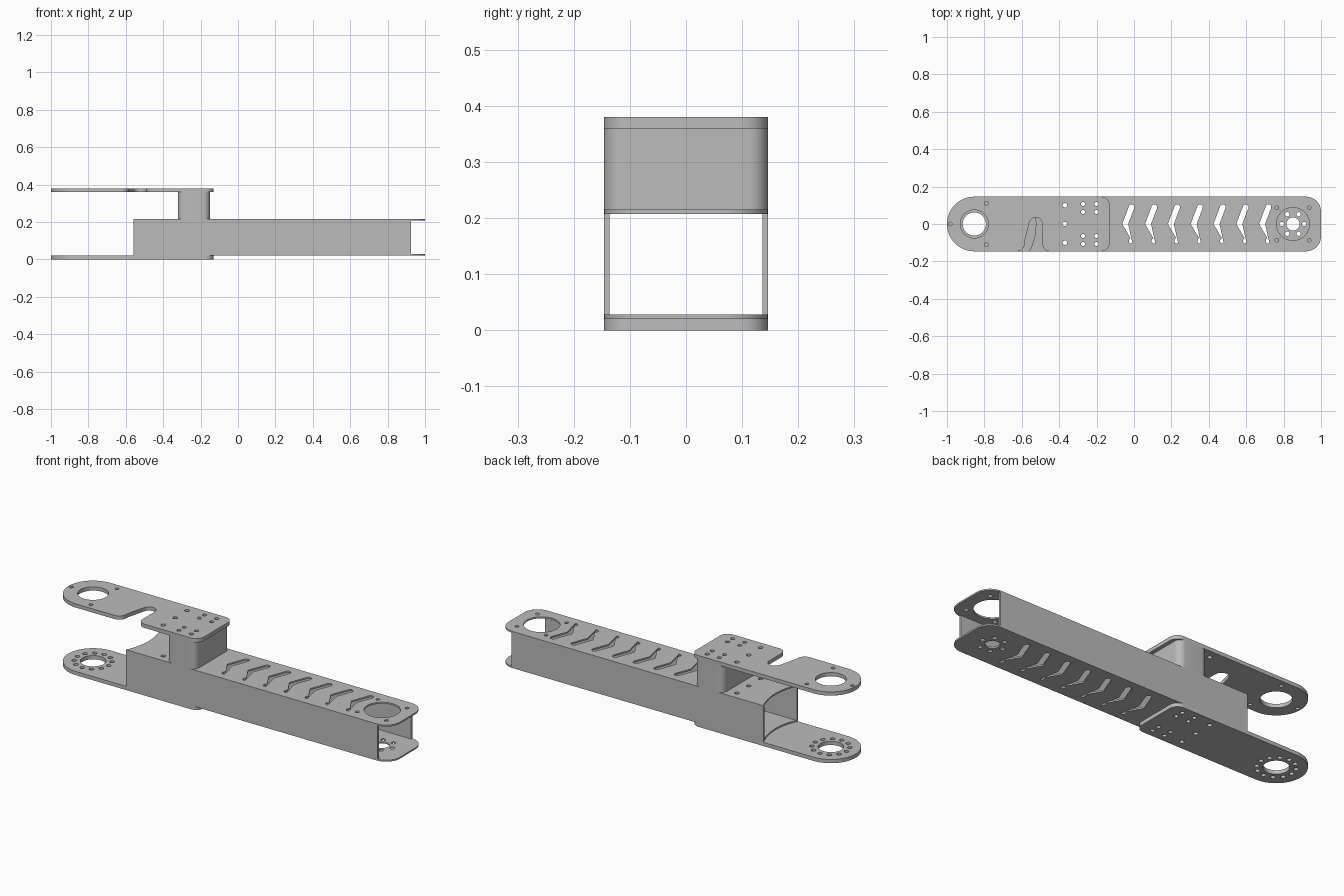
import bpy, bmesh, math
from math import cos, sin, radians

if "Cube" in bpy.data.objects:
    bpy.data.objects.remove(bpy.data.objects["Cube"])

metal = bpy.data.materials.new("grey metal")
metal.diffuse_color = (0.5, 0.5, 0.5, 1)
metal.use_nodes = True
metal.node_tree.nodes["Principled BSDF"].inputs["Base Color"].default_value = metal.diffuse_color

W = 0.146          # half width of the arm
AX, BX = -0.854, 0.85   # joint centres


def arc(cx, cy, r, a0, a1, n=10):
    return [(cx + r * cos(radians(a0 + (a1 - a0) * i / n)),
             cy + r * sin(radians(a0 + (a1 - a0) * i / n))) for i in range(n + 1)]


def circle(cx, cy, r, n=20):
    return arc(cx, cy, r, 0, 360, n)[:-1]


def ring(cx, cy, radius, r, angles):
    return [circle(cx + radius * cos(radians(a)), cy + radius * sin(radians(a)), r, 14)
            for a in angles]


def finish(ob):
    bm = bmesh.new()
    bm.from_mesh(ob.data)
    bmesh.ops.remove_doubles(bm, verts=bm.verts, dist=1e-5)
    bmesh.ops.recalc_face_normals(bm, faces=bm.faces)
    bm.to_mesh(ob.data)
    bm.free()
    ob.data.materials.clear()
    ob.data.materials.append(metal)
    bpy.ops.object.select_all(action='DESELECT')
    ob.select_set(True)
    bpy.context.view_layer.objects.active = ob
    bpy.ops.object.shade_smooth_by_angle(angle=radians(30))


def sheet(name, outline, holes, z0, z1):
    """Flat profile with holes, extruded from z0 to z1."""
    cu = bpy.data.curves.new(name, 'CURVE')
    cu.dimensions = '2D'
    cu.fill_mode = 'BOTH'
    cu.extrude = (z1 - z0) / 2
    for loop in [outline] + holes:
        sp = cu.splines.new('POLY')
        sp.points.add(len(loop) - 1)
        for p, (x, y) in zip(sp.points, loop):
            p.co = (x, y, 0, 1)
        sp.use_cyclic_u = True
    ob = bpy.data.objects.new(name, cu)
    bpy.context.collection.objects.link(ob)
    bpy.ops.object.select_all(action='DESELECT')
    ob.select_set(True)
    bpy.context.view_layer.objects.active = ob
    bpy.ops.object.convert(target='MESH')
    ob = bpy.context.view_layer.objects.active
    for v in ob.data.vertices:
        v.co.z += (z0 + z1) / 2
    finish(ob)
    return ob


def box(name, x0, x1, y0, y1, z0, z1):
    bm = bmesh.new()
    bmesh.ops.create_cube(bm, size=1)
    for v in bm.verts:
        v.co = ((x0 + x1) / 2 + v.co.x * (x1 - x0),
                (y0 + y1) / 2 + v.co.y * (y1 - y0),
                (z0 + z1) / 2 + v.co.z * (z1 - z0))
    me = bpy.data.meshes.new(name)
    bm.to_mesh(me)
    bm.free()
    ob = bpy.data.objects.new(name, me)
    bpy.context.collection.objects.link(ob)
    finish(ob)


def chevron(x):
    """V-shaped slot with rounded ends, pointing to -x."""
    r, ex, ey = 0.015, x + 0.034, 0.09
    t = math.degrees(math.atan2(ey, ex - x))
    k = r / sin(radians(t))
    return ([(x - k, 0)] + arc(ex, -ey, r, 180 - t, 360 - t, 6)
            + [(x + k, 0)] + arc(ex, ey, r, t - 90, t + 90, 6))


# Bolt holes shared by plates, spacer and beam
spacer_bolts = [circle(x, y, 0.011, 14) for x in (-0.272, -0.2)
                for y in (-0.107, -0.064, 0.064, 0.107)]
bolts = spacer_bolts + [circle(-0.37, y, 0.012, 14) for y in (-0.1, 0, 0.1)]

# Joint plates: rounded left end, small corners on the right
round_end = arc(AX, 0, W, 90, 270, 32)
square_end = arc(-0.175, -W + 0.045, 0.045, 270, 360) + arc(-0.175, W - 0.045, 0.045, 0, 90)
notch = (arc(-0.625, -W + 0.04, 0.04, 270, 372)
         + arc(-0.525, 0, 0.035, 168, 0, 14)
         + arc(-0.45, -W + 0.04, 0.04, 180, 270))
sheet("lower_joint_plate", round_end + square_end,
      bolts + [circle(AX, 0, 0.062, 40)] + ring(AX, 0, 0.092, 0.012, range(0, 360, 30)),
      0, 0.02)
sheet("upper_joint_plate", round_end + notch + square_end,
      bolts + [circle(AX, 0, 0.075, 40)] + ring(AX, 0, 0.128, 0.01, (60, 180, 300)),
      0.36, 0.38)

# Spacer block between beam and upper plate
x0, x1, r = -0.32, -0.15, 0.035
spacer = (arc(x1 - r, -W + r, r, 270, 360) + arc(x1 - r, W - r, r, 0, 90)
          + arc(x0 + r, W - r, r, 90, 180) + arc(x0 + r, -W + r, r, 180, 270))
sheet("spacer_block", spacer, spacer_bolts, 0.215, 0.36)

# Hollow beam: slotted top and bottom walls with a scooped left end
a = math.degrees(math.asin(W / 0.329))
wall = (arc(AX, 0, 0.329, a, -a, 24)
        + arc(0.92, -W + 0.08, 0.08, 270, 360, 12) + arc(0.92, W - 0.08, 0.08, 0, 90, 12))
slots = [chevron(-0.047 + 0.122 * i) for i in range(7)]
sheet("beam_bottom_wall", wall,
      bolts + slots + [circle(BX, 0, 0.035, 28)] + ring(BX, 0, 0.06, 0.012, range(0, 360, 60)),
      0.02, 0.028)
sheet("beam_top_wall", wall,
      bolts + slots + [circle(BX, 0, 0.088, 40)] + ring(BX, 0, 0.122, 0.01, (45, 135, 225, 315)),
      0.207, 0.215)

# Beam side walls
for side, s in (("front", -1), ("back", 1)):
    ys = sorted((s * W, s * (W - 0.01)))
    box("beam_%s_wall" % side, -0.559, 0.925, ys[0], ys[1], 0.028, 0.207)
